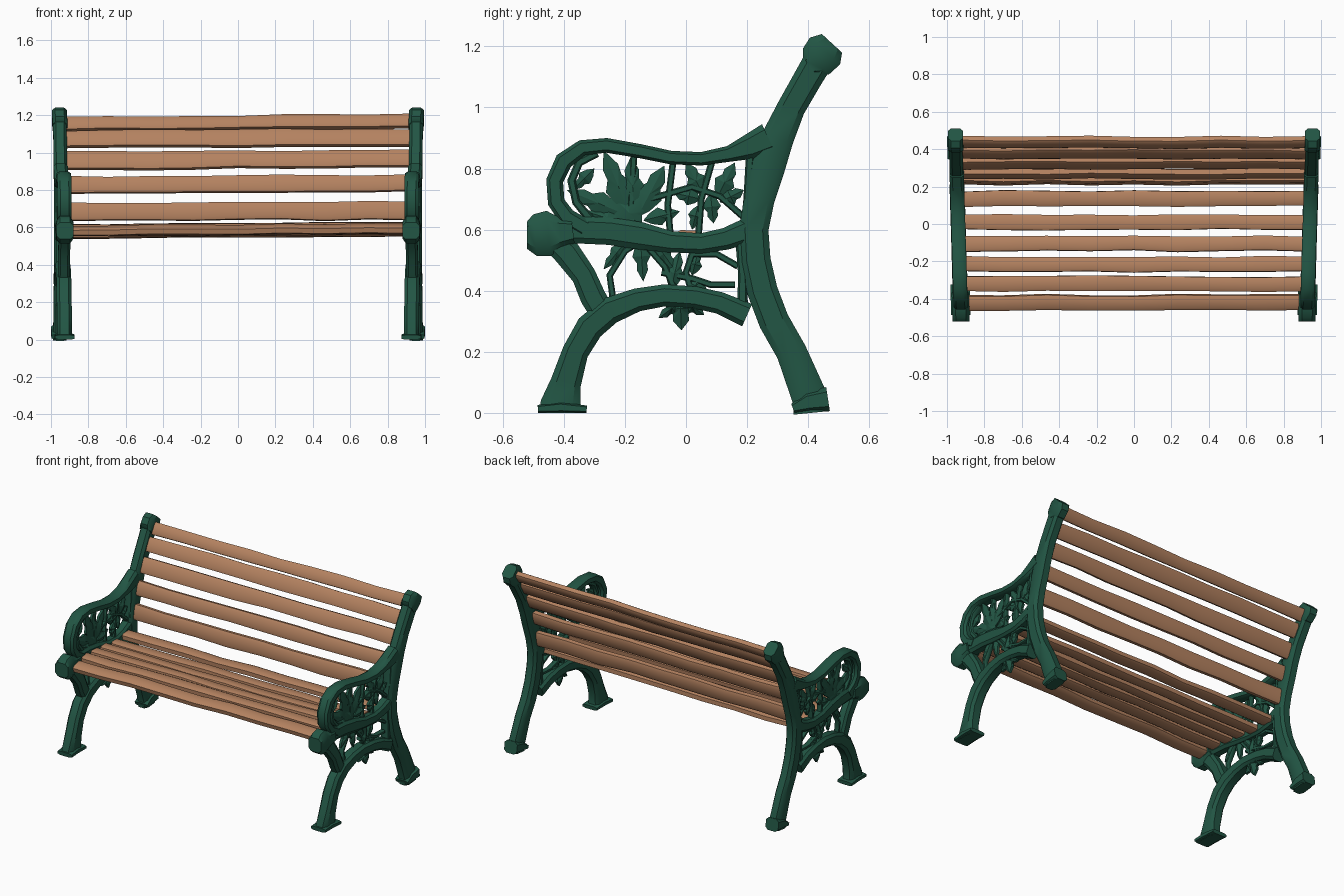
import bpy, bmesh, math, random
from mathutils import Vector

random.seed(4)
if "Cube" in bpy.data.objects:
    bpy.data.objects.remove(bpy.data.objects["Cube"])


def make_material(name, rgb):
    m = bpy.data.materials.new(name)
    m.use_nodes = True
    m.diffuse_color = (*rgb, 1)
    m.node_tree.nodes["Principled BSDF"].inputs["Base Color"].default_value = (*rgb, 1)
    return m


GREEN = make_material("green iron", (0.016, 0.092, 0.058))
WOOD = make_material("brown wood", (0.46, 0.225, 0.118))


def finish(name, bm, mat, mirror=True, angle=35):
    bmesh.ops.recalc_face_normals(bm, faces=bm.faces)
    mesh = bpy.data.meshes.new(name)
    bm.to_mesh(mesh)
    bm.free()
    mesh.materials.append(mat)
    ob = bpy.data.objects.new(name, mesh)
    bpy.context.collection.objects.link(ob)
    if mirror:
        ob.modifiers.new("both ends", "MIRROR")
    bpy.ops.object.select_all(action="DESELECT")
    ob.select_set(True)
    bpy.context.view_layer.objects.active = ob
    bpy.ops.object.shade_smooth_by_angle(angle=math.radians(angle))
    return ob


def frame_x(y):
    # the end frames splay slightly toward the back
    return 0.94 + 0.03 * y


def loft(bm, rings):
    loops = [[bm.verts.new(p) for p in r] for r in rings]
    n = len(loops[0])
    for a, b in zip(loops, loops[1:]):
        for i in range(n):
            bm.faces.new((a[i], a[(i + 1) % n], b[(i + 1) % n], b[i]))
    bm.faces.new(loops[0])
    bm.faces.new(loops[-1])


def octagon(u, v, c=0.5):
    return [(u, v * c), (u * c, v), (-u * c, v), (-u, v * c),
            (-u, -v * c), (-u * c, -v), (u * c, -v), (u, -v * c)]


def bar(name, pts, depth):
    """Bevelled bar along (y, z, half width) points; depth is half its x size."""
    bm = bmesh.new()
    rings = []
    for i, (y, z, w) in enumerate(pts):
        a, b = pts[max(i - 1, 0)], pts[min(i + 1, len(pts) - 1)]
        t = Vector((b[0] - a[0], b[1] - a[1])).normalized()
        rings.append([(frame_x(y) + v, y - t.y * u, z + t.x * u)
                      for u, v in octagon(w, depth, 0.6)])
    loft(bm, rings)
    return finish(name, bm, GREEN)


def leaves(name, items, depth=0.022):
    """Ridged leaves, each from a base to a tip in the frame's plane."""
    bm = bmesh.new()
    for by, bz, ty, tz, w in items:
        base, tip = Vector((by, bz)), Vector((ty, tz))
        d = tip - base
        n = Vector((-d.y, d.x)).normalized() * w
        outline = [base, base + d * .2 + n * .6, base + d * .45 + n, base + d * .6 + n * .55,
                   base + d * .75 + n * .6, tip, base + d * .75 - n * .6,
                   base + d * .6 - n * .55, base + d * .45 - n, base + d * .2 - n * .6]
        rim = [[bm.verts.new((frame_x(p.x) + s * .008, p.x, p.y)) for p in outline] for s in (1, -1)]
        mid = base + d * .45
        for s, loop in zip((1, -1), rim):
            peak = bm.verts.new((frame_x(mid.x) + s * depth, mid.x, mid.y))
            for i in range(len(loop)):
                bm.faces.new((loop[i], loop[(i + 1) % len(loop)], peak))
        for i in range(len(outline)):
            j = (i + 1) % len(outline)
            bm.faces.new((rim[0][i], rim[0][j], rim[1][j], rim[1][i]))
    return finish(name, bm, GREEN, angle=20)


# Main iron members of each end frame
bar("front_leg", [(-.41, 0, .072), (-.41, .03, .066), (-.393, .1, .05), (-.362, .2, .043),
                  (-.315, .28, .046), (-.25, .335, .045), (-.16, .37, .038), (-.07, .385, .036),
                  (.03, .378, .036), (.11, .36, .036), (.2, .32, .04)], .04)
bar("front_foot", [(-.485, .013, .013), (-.41, .018, .018), (-.325, .012, .012)], .052)
bar("rear_post", [(.41, 0, .058), (.405, .05, .058), (.345, .2, .05), (.288, .3, .05),
                  (.25, .4, .05), (.228, .5, .049), (.222, .6, .048), (.24, .7, .05),
                  (.268, .8, .055), (.3, .9, .053), (.345, 1, .046), (.402, 1.1, .047),
                  (.455, 1.19, .05)], .036)
bar("rear_foot", [(.35, .015, .015), (.4, .035, .033), (.465, .045, .04)], .046)
bar("post_knob", [(.405, 1.135, .035), (.425, 1.15, .06), (.455, 1.185, .066),
                  (.478, 1.21, .045)], .04)
bar("scroll_branch", [(-.27, .32, .04), (-.305, .38, .042), (-.335, .45, .04),
                      (-.39, .525, .045), (-.44, .57, .04)], .032)
bar("seat_scroll", [(-.52, .582, .045), (-.495, .582, .068), (-.45, .588, .074),
                    (-.41, .59, .05), (-.37, .595, .04)], .046)
bar("seat_rail", [(-.45, .588, .05), (-.36, .6, .045), (-.25, .595, .045), (-.15, .58, .045),
                  (-.05, .56, .035), (.05, .555, .033), (.13, .57, .036), (.21, .6, .042)], .034)
bar("armrest", [(.27, .9, .05), (.21, .872, .042), (.14, .848, .026), (.05, .832, .022),
                (-.05, .836, .022), (-.15, .857, .023), (-.26, .876, .024), (-.34, .868, .026),
                (-.4, .825, .03), (-.43, .76, .028), (-.425, .69, .028), (-.39, .64, .03),
                (-.33, .605, .03)], .038)
bar("arm_inner_curl", [(-.29, .85, .012), (-.35, .82, .014), (-.375, .76, .014),
                       (-.36, .69, .013), (-.31, .63, .015)], .022)
bar("post_trim", [(.19, .6, .012), (.2, .7, .012), (.21, .84, .014)], .026)
bar("lower_post_trim", [(.185, .35, .018), (.185, .45, .014), (.18, .56, .018)], .026)

# Thin stems binding the leaf panels together
stems = [
    [(-.17, .58), (-.18, .68), (-.17, .85)],
    [(-.05, .57), (-.06, .68), (-.04, .84)],
    [(.04, .57), (.05, .7), (.09, .84)],
    [(.19, .64), (.11, .71), (.02, .74), (-.12, .7)],
    [(-.24, .38), (-.25, .45), (-.2, .53), (-.14, .57)],
    [(-.14, .56), (-.07, .48), (-.03, .39)],
    [(.02, .39), (.0, .46), (.03, .55)],
    [(-.08, .46), (.02, .44), (.08, .42), (.16, .42)],
    [(.02, .52), (.1, .52), (.17, .48)],
]
for i, pts in enumerate(stems):
    bar(f"vine_stem_{i + 1}", [(y, z, .011) for y, z in pts], .016)

# Cast foliage in the arm panel, under the seat and below the arch
leaves("arm_leaves", [
    (-.18, .64, -.27, .86, .045), (-.17, .66, -.18, .84, .04), (-.16, .64, -.07, .81, .045),
    (-.2, .65, -.39, .73, .04), (-.2, .62, -.33, .66, .03), (-.14, .63, -.02, .66, .03),
    (-.24, .6, -.12, .72, .06), (.06, .71, .0, .82, .035), (.1, .7, .16, .82, .035),
    (.08, .72, .09, .62, .03), (.05, .7, -.04, .72, .03), (.11, .69, .19, .73, .03),
    (.04, .68, .02, .6, .025), (-.3, .8, -.37, .73, .025)])
leaves("under_seat_leaves", [
    (-.15, .58, -.14, .43, .03), (-.11, .57, -.03, .46, .03), (-.19, .57, -.27, .47, .025),
    (-.05, .4, -.02, .53, .03), (.0, .43, .07, .4, .03), (.02, .45, .04, .53, .025)])
leaves("arch_pendant", [(-.02, .4, -.015, .27, .045), (-.01, .37, -.09, .31, .025),
                        (-.01, .37, .06, .32, .025)], .03)


def slat(name, y, z, tilt, width, thick):
    """Rounded, slightly uneven wooden slat running along x."""
    bm = bmesh.new()
    rings = []
    count = 8
    c, s = math.cos(tilt), math.sin(tilt)
    for i in range(count + 1):
        x = -.93 + 1.86 * i / count
        dy, dz = random.uniform(-.004, .004), random.uniform(-.004, .004) + .006 * x
        k = random.uniform(.94, 1.06)
        rings.append([(x, y + dy + u * c - v * s, z + dz + u * s + v * c)
                      for u, v in octagon(width * k / 2, thick / 2, .65)])
    loft(bm, rings)
    return finish(name, bm, WOOD, mirror=False, angle=40)


# Seat slats, front to back
for i, (y, z) in enumerate([(-.42, .59), (-.32, .602), (-.215, .597), (-.105, .58),
                            (.01, .568), (.135, .572)]):
    slat(f"seat_slat_{i + 1}", y, z, (.25, .05, -.08, -.1, -.05, .05)[i], .08, .042)

# Backrest slats, bottom to top
for i, (y, z, w) in enumerate([(.235, .685, .095), (.27, .83, .09), (.325, .962, .095),
                               (.382, 1.075, .095), (.437, 1.16, .075)]):
    slat(f"back_slat_{i + 1}", y, z, math.radians((80, 74, 66, 61, 58)[i]), w, .042)
